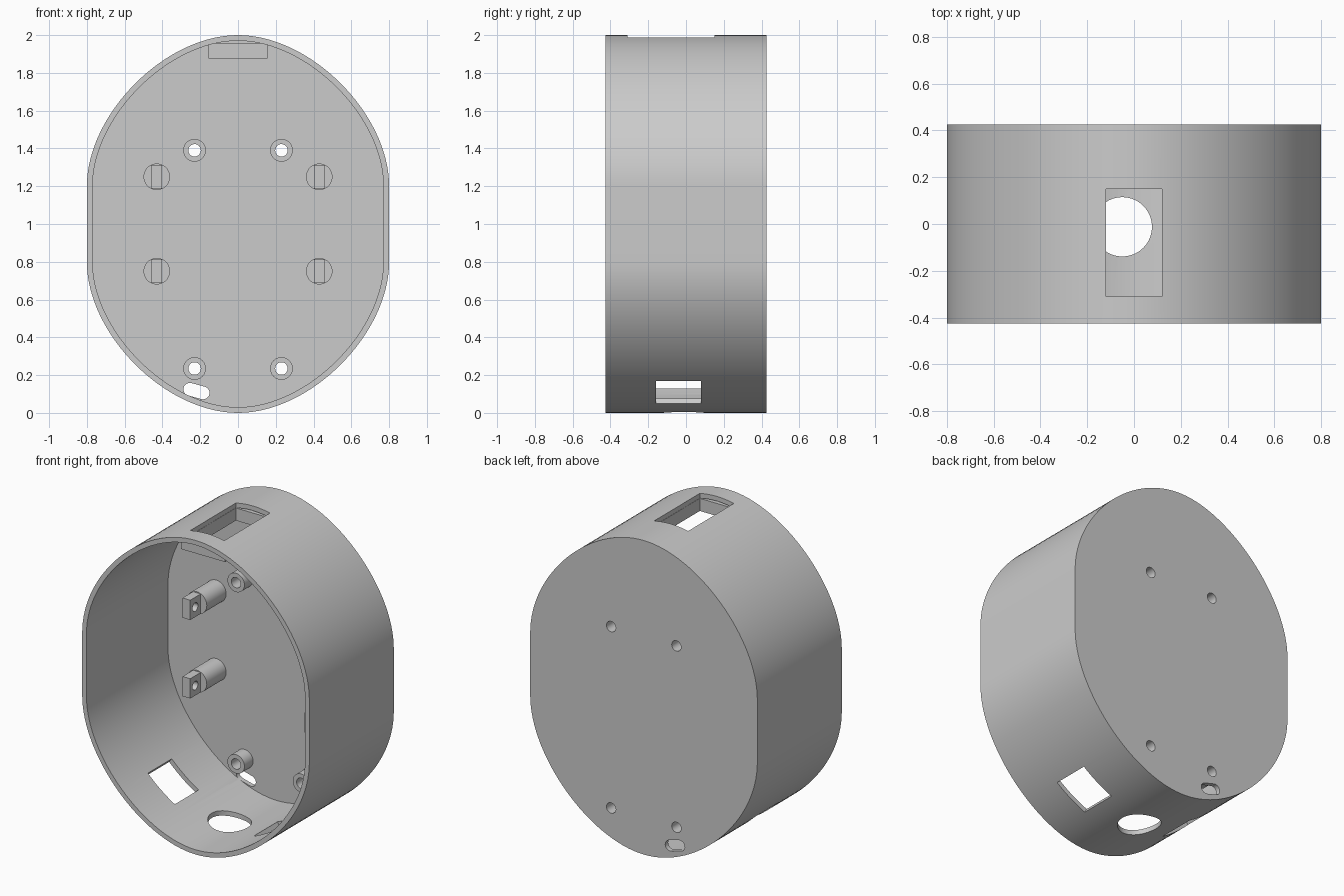
import bpy, bmesh, math
from mathutils import Matrix, Vector

if "Cube" in bpy.data.objects:
    bpy.data.objects.remove(bpy.data.objects["Cube"], do_unlink=True)

BACK, FRONT, WALL = 0.425, -0.425, 0.03
PLATE = BACK - WALL

grey = bpy.data.materials.new("plain grey")
grey.use_nodes = True
grey.diffuse_color = (0.6, 0.6, 0.6, 1)
grey.node_tree.nodes["Principled BSDF"].inputs["Base Color"].default_value = (0.6, 0.6, 0.6, 1)


def add_mesh(name, bm):
    bmesh.ops.recalc_face_normals(bm, faces=bm.faces)
    mesh = bpy.data.meshes.new(name)
    bm.to_mesh(mesh)
    bm.free()
    mesh.materials.append(grey)
    obj = bpy.data.objects.new(name, mesh)
    bpy.context.collection.objects.link(obj)
    return obj


def prism(name, points, y0, y1):
    """Extrude an x-z profile along y."""
    bm = bmesh.new()
    face = bm.faces.new([bm.verts.new((x, y0, z)) for x, z in points])
    ext = bmesh.ops.extrude_face_region(bm, geom=[face])
    moved = [g for g in ext["geom"] if isinstance(g, bmesh.types.BMVert)]
    bmesh.ops.translate(bm, verts=moved, vec=(0, y1 - y0, 0))
    return add_mesh(name, bm)


def box(name, lo, hi, tilt=0):
    """Box between two corners, turned about y through its centre."""
    lo, hi = Vector(lo), Vector(hi)
    bm = bmesh.new()
    size = Matrix.Diagonal((*(hi - lo), 1))
    place = Matrix.Translation((lo + hi) / 2) @ Matrix.Rotation(tilt, 4, "Y")
    bmesh.ops.create_cube(bm, size=1, matrix=place @ size)
    return add_mesh(name, bm)


def rod(name, centre, radius, length, axis="Y"):
    bm = bmesh.new()
    turn = {"X": Matrix.Rotation(math.pi / 2, 4, "Y"),
            "Y": Matrix.Rotation(math.pi / 2, 4, "X"), "Z": Matrix()}[axis]
    bmesh.ops.create_cone(bm, cap_ends=True, segments=40, radius1=radius, radius2=radius,
                          depth=length, matrix=Matrix.Translation(centre) @ turn)
    return add_mesh(name, bm)


def cut(obj, *cutters):
    for cutter in cutters:
        mod = obj.modifiers.new("cut", "BOOLEAN")
        mod.object = cutter
        mod.operation = "DIFFERENCE"
        mod.solver = "EXACT"
        bpy.context.view_layer.objects.active = obj
        bpy.ops.object.modifier_apply(modifier=mod.name)
        bpy.data.objects.remove(cutter, do_unlink=True)
    return obj


def outline(inset, steps=32, k=0.48):
    """Tall rounded outline: one curved quarter, mirrored, with straight sides."""
    quarter = []
    for i in range(steps + 1):
        t = i / steps
        s = 1 - t
        a, b = t**3 + 3 * t * t * s, s**3 + 3 * s * s * t
        x, z = b + 3 * t * t * s * k, a + 3 * s * s * t * k
        dx = -6 * s * t + 3 * k * (2 * t * s - t * t)
        dz = 6 * s * t + 3 * k * (s * s - 2 * s * t)
        n = Vector((dz, -dx)).normalized() * inset
        quarter.append((0.8 * x - n.x, 0.2 + 0.8 * z - n.y))
    top = quarter + [(-x, z) for x, z in reversed(quarter[:-1])]
    return [(x, 1 + z) for x, z in top] + [(-x, 1 - z) for x, z in top]


def slot_points(a, b, radius, steps=12):
    a, b = Vector(a), Vector(b)
    start = math.atan2(b.y - a.y, b.x - a.x) - math.pi / 2
    points = []
    for centre, base in ((b, start), (a, start + math.pi)):
        for i in range(steps + 1):
            ang = base + math.pi * i / steps
            points.append((centre.x + radius * math.cos(ang), centre.y + radius * math.sin(ang)))
    return points


# Open-fronted shell
case = prism("case", outline(0), FRONT, BACK)
cut(case, prism("cavity", outline(WALL), FRONT - 0.1, PLATE))

# Openings in the rim: top window, two lower side windows, round bottom hole
cut(case,
    box("top_cut", (-0.12, -0.31, 1.85), (0.12, 0.15, 2.1)),
    box("left_cut", (0.22, -0.16, 0), (0.46, 0.08, 0.22), math.radians(-28.7)),
    box("right_cut", (-0.565, -0.16, 0.07), (-0.325, 0.08, 0.29), math.radians(36)),
    rod("bottom_cut", (-0.05, -0.012, 0), 0.127, 0.4, "Z"))

# Cable slot in the back plate
cut(case, prism("slot_cut", slot_points((-0.255, 0.125), (-0.185, 0.106), 0.034), 0.3, 0.5))

parts = [case]

# Frame hanging under the top window
frame = box("window_frame", (-0.155, -0.35, 1.875), (0.155, 0.19, 1.955))
parts.append(cut(frame, box("frame_cut", (-0.12, -0.31, 1.8), (0.12, 0.15, 2.1))))

for side, word in ((1, "left"), (-1, "right")):
    # Screw bosses with holes through the back plate
    for z, level in ((1.39, "upper"), (0.235, "lower")):
        x = 0.23 * side
        cut(case, rod("hole", (x, 0.4, z), 0.033, 0.2))
        boss = rod(f"{level}_{word}_boss", (x, 0.353, z), 0.06, 0.09)
        parts.append(cut(boss, rod("hole", (x, 0.35, z), 0.033, 0.3)))
    # Posts ending in a drilled tab
    for z, level in ((1.25, "upper"), (0.75, "lower")):
        x = 0.43 * side
        parts.append(rod(f"{level}_{word}_post", (x, 0.3, z), 0.07, 0.2))
        tab = box(f"{level}_{word}_tab", (x - 0.027, 0.095, z - 0.063), (x + 0.027, 0.205, z + 0.063))
        parts.append(cut(tab, rod("hole", (x, 0.145, z), 0.027, 0.2, "X")))

bpy.ops.object.select_all(action="DESELECT")
for part in parts:
    part.select_set(True)
bpy.context.view_layer.objects.active = case
bpy.ops.object.shade_smooth_by_angle(angle=math.radians(30))
